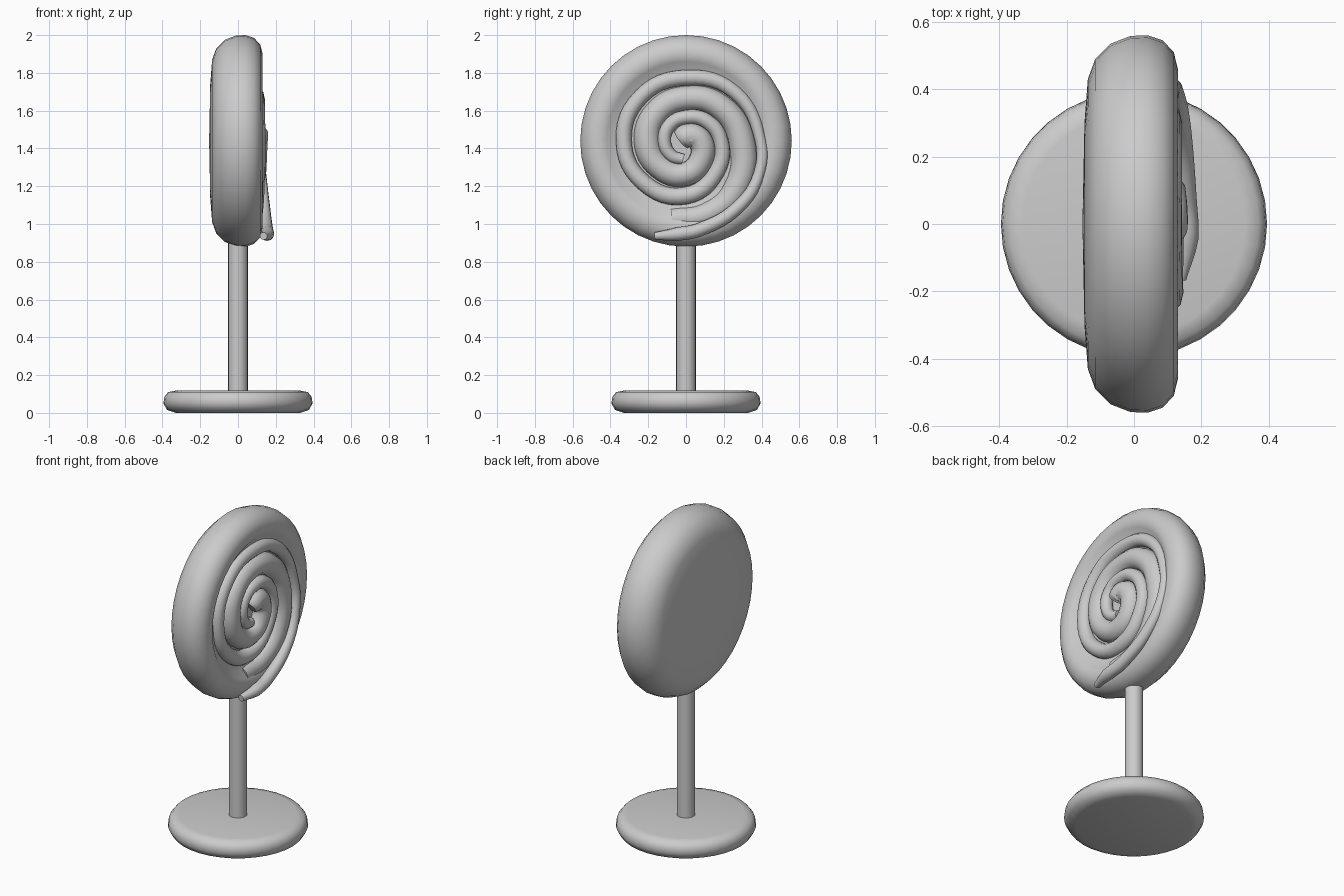
import bpy, bmesh, math
from mathutils import Matrix, Vector

CZ = 1.44  # height of the candy centre

grey = bpy.data.materials.new("plain grey")
grey.diffuse_color = (0.6, 0.6, 0.6, 1)


def lathe(name, profile, steps, axis):
    """Spin (radius, height) points around z or x into a closed solid."""
    bm = bmesh.new()
    vs = [bm.verts.new((r, 0, h)) for r, h in profile]
    es = [bm.edges.new(p) for p in zip(vs, vs[1:])]
    bmesh.ops.spin(bm, geom=vs + es, cent=(0, 0, 0), axis=(0, 0, 1),
                   angle=2 * math.pi, steps=steps)
    bmesh.ops.remove_doubles(bm, verts=bm.verts, dist=1e-4)
    if axis == "X":
        bm.transform(Matrix.Rotation(math.pi / 2, 4, "Y"))
    bmesh.ops.recalc_face_normals(bm, faces=bm.faces)
    me = bpy.data.meshes.new(name)
    bm.to_mesh(me)
    bm.free()
    ob = bpy.data.objects.new(name, me)
    bpy.context.collection.objects.link(ob)
    me.materials.append(grey)
    bpy.ops.object.select_all(action="DESELECT")
    ob.select_set(True)
    bpy.context.view_layer.objects.active = ob
    bpy.ops.object.shade_smooth_by_angle(angle=math.radians(50))
    return ob


def coil(name, points):
    """Tapered tube through (angle, distance, x, thickness) on the candy face."""
    cu = bpy.data.curves.new(name, "CURVE")
    cu.dimensions = "3D"
    cu.bevel_depth = 1.0
    cu.bevel_resolution = 4
    cu.resolution_u = 6
    cu.use_fill_caps = True
    sp = cu.splines.new("BEZIER")
    sp.bezier_points.add(len(points) - 1)
    for bp, (a, d, x, t) in zip(sp.bezier_points, points):
        a = math.radians(a)
        bp.co = Vector((x, d * math.cos(a), CZ + d * math.sin(a)))
        bp.radius = t
        bp.handle_left_type = bp.handle_right_type = "AUTO"
    cu.materials.append(grey)
    ob = bpy.data.objects.new(name, cu)
    bpy.context.collection.objects.link(ob)


# Round foot
lathe("base", [(0, 0.005), (0.33, 0), (0.375, 0.015), (0.395, 0.05), (0.39, 0.085),
               (0.37, 0.11), (0.33, 0.118), (0, 0.115)], 36, "Z")

# Stick
lathe("stick", [(0, 0.08), (0.052, 0.08), (0.052, 0.95), (0, 0.95)], 20, "Z")

# Candy disc with a rounded rim and a dished face
disc = lathe("candy_disc", [(0, -0.153), (0.3, -0.147), (0.43, -0.137), (0.49, -0.115),
                            (0.535, -0.07), (0.558, -0.01), (0.56, 0.04), (0.545, 0.085),
                            (0.51, 0.118), (0.46, 0.13), (0.42, 0.118), (0.385, 0.09),
                            (0.3, 0.08), (0, 0.08)], 40, "X")
disc.location.z = CZ

# Narrow coil, with its loose tail over the rim
coil("narrow_coil", [
    (-108, 0.53, 0.135, 0.02), (-95, 0.495, 0.155, 0.036), (-81, 0.475, 0.15, 0.036),
    (-50, 0.445, 0.135, 0.034), (-25, 0.425, 0.12, 0.03), (0, 0.395, 0.105, 0.03),
    (45, 0.365, 0.09, 0.038), (90, 0.335, 0.085, 0.043), (135, 0.335, 0.085, 0.043),
    (180, 0.33, 0.085, 0.043), (225, 0.315, 0.085, 0.045), (270, 0.29, 0.085, 0.047),
    (315, 0.23, 0.09, 0.043), (360, 0.185, 0.095, 0.04), (405, 0.15, 0.1, 0.04),
    (450, 0.125, 0.105, 0.038), (495, 0.12, 0.105, 0.036), (540, 0.115, 0.105, 0.036),
    (585, 0.11, 0.1, 0.034), (620, 0.1, 0.095, 0.03)])

# Wide coil, running in from the rim to the centre
coil("wide_coil", [
    (-100, 0.42, 0.06, 0.06), (-75, 0.405, 0.065, 0.065), (-45, 0.37, 0.07, 0.07),
    (0, 0.295, 0.07, 0.073), (45, 0.255, 0.075, 0.068), (90, 0.225, 0.075, 0.066),
    (135, 0.215, 0.075, 0.068), (180, 0.205, 0.075, 0.072), (225, 0.195, 0.08, 0.066),
    (270, 0.175, 0.085, 0.064), (315, 0.12, 0.09, 0.064), (360, 0.075, 0.092, 0.066),
    (405, 0.04, 0.095, 0.066), (470, 0.02, 0.095, 0.066), (530, 0.025, 0.09, 0.055)])
